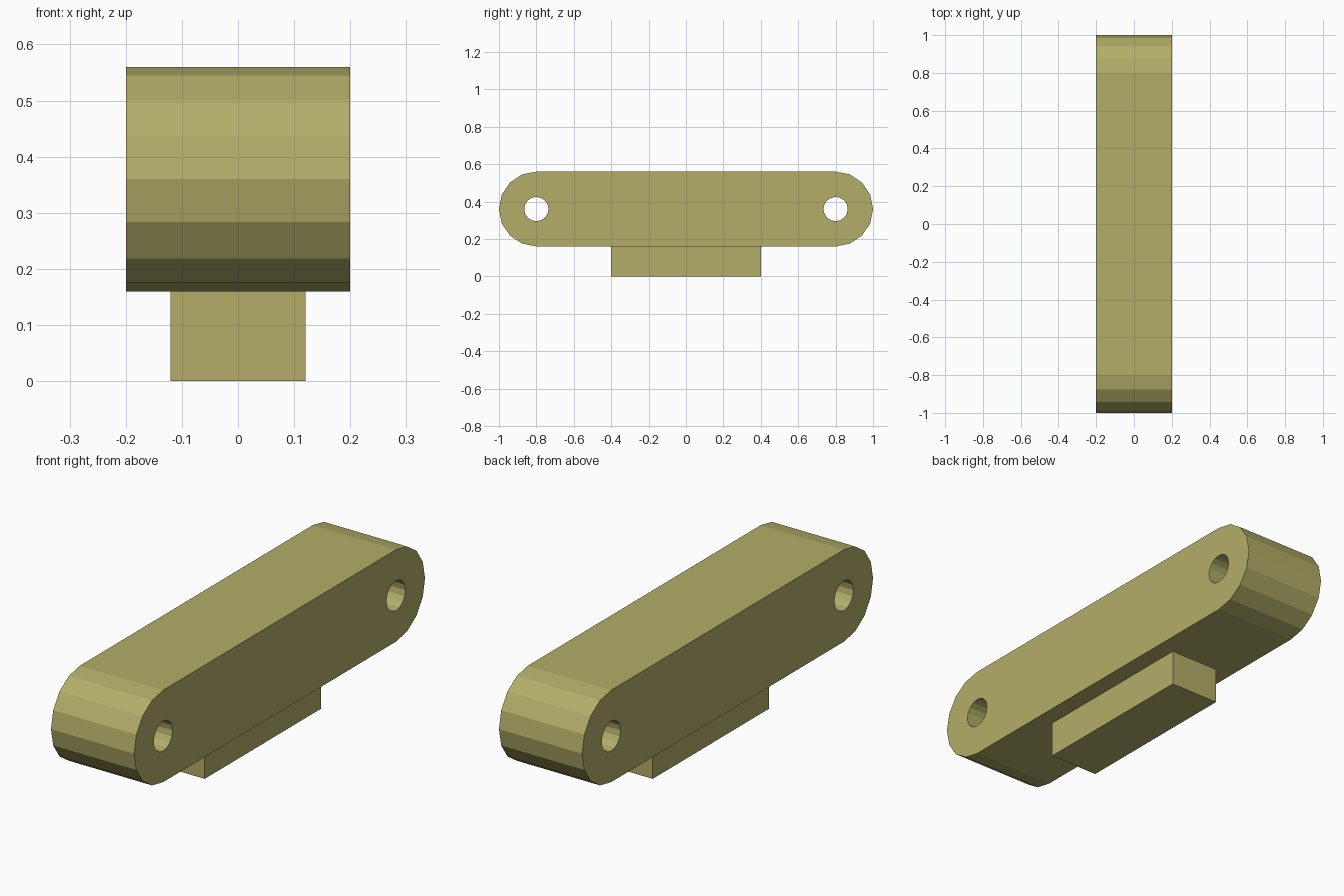
import bpy, bmesh
from math import sin, cos, pi

if "Cube" in bpy.data.objects:
    bpy.data.objects.remove(bpy.data.objects["Cube"])

HALF_WIDTH = 0.2
RADIUS = 0.2
HOLE_RADIUS = 0.065
END_Y = 0.8
CENTER_Z = 0.36

mat = bpy.data.materials.new("olive_plastic")
mat.diffuse_color = (0.45, 0.42, 0.14, 1)
mat.use_nodes = True
mat.node_tree.nodes["Principled BSDF"].inputs["Base Color"].default_value = mat.diffuse_color


def finish(name, bm):
    bmesh.ops.recalc_face_normals(bm, faces=bm.faces)
    mesh = bpy.data.meshes.new(name)
    bm.to_mesh(mesh)
    bm.free()
    mesh.materials.append(mat)
    obj = bpy.data.objects.new(name, mesh)
    bpy.context.collection.objects.link(obj)
    return obj


def arc(cy, r, start, end, steps):
    angles = [start + (end - start) * i / steps for i in range(steps + 1)]
    return [(cy + r * cos(a), CENTER_Z + r * sin(a)) for a in angles]


def add_loop(bm, points):
    verts = [bm.verts.new((-HALF_WIDTH, y, z)) for y, z in points]
    for i, v in enumerate(verts):
        bm.edges.new((verts[i - 1], v))


# Link body: rounded-end outline with two pin holes, extruded across x
bm = bmesh.new()
add_loop(bm, arc(END_Y, RADIUS, -pi / 2, pi / 2, 8)
         + arc(-END_Y, RADIUS, pi / 2, 3 * pi / 2, 8))
for side in (-1, 1):
    add_loop(bm, arc(side * END_Y, HOLE_RADIUS, 0, 2 * pi, 16)[:-1])
bmesh.ops.triangle_fill(bm, edges=bm.edges[:], use_beauty=True, normal=(1, 0, 0))
ext = bmesh.ops.extrude_face_region(bm, geom=bm.faces[:], use_keep_orig=True)
moved = [g for g in ext["geom"] if isinstance(g, bmesh.types.BMVert)]
bmesh.ops.translate(bm, verts=moved, vec=(2 * HALF_WIDTH, 0, 0))
finish("link_body", bm)

# Foot block under the middle of the body
bm = bmesh.new()
bmesh.ops.create_cube(bm, size=1)
bmesh.ops.scale(bm, verts=bm.verts, vec=(0.24, 0.8, 0.16))
bmesh.ops.translate(bm, verts=bm.verts, vec=(0, 0, 0.08))
finish("foot_block", bm)
